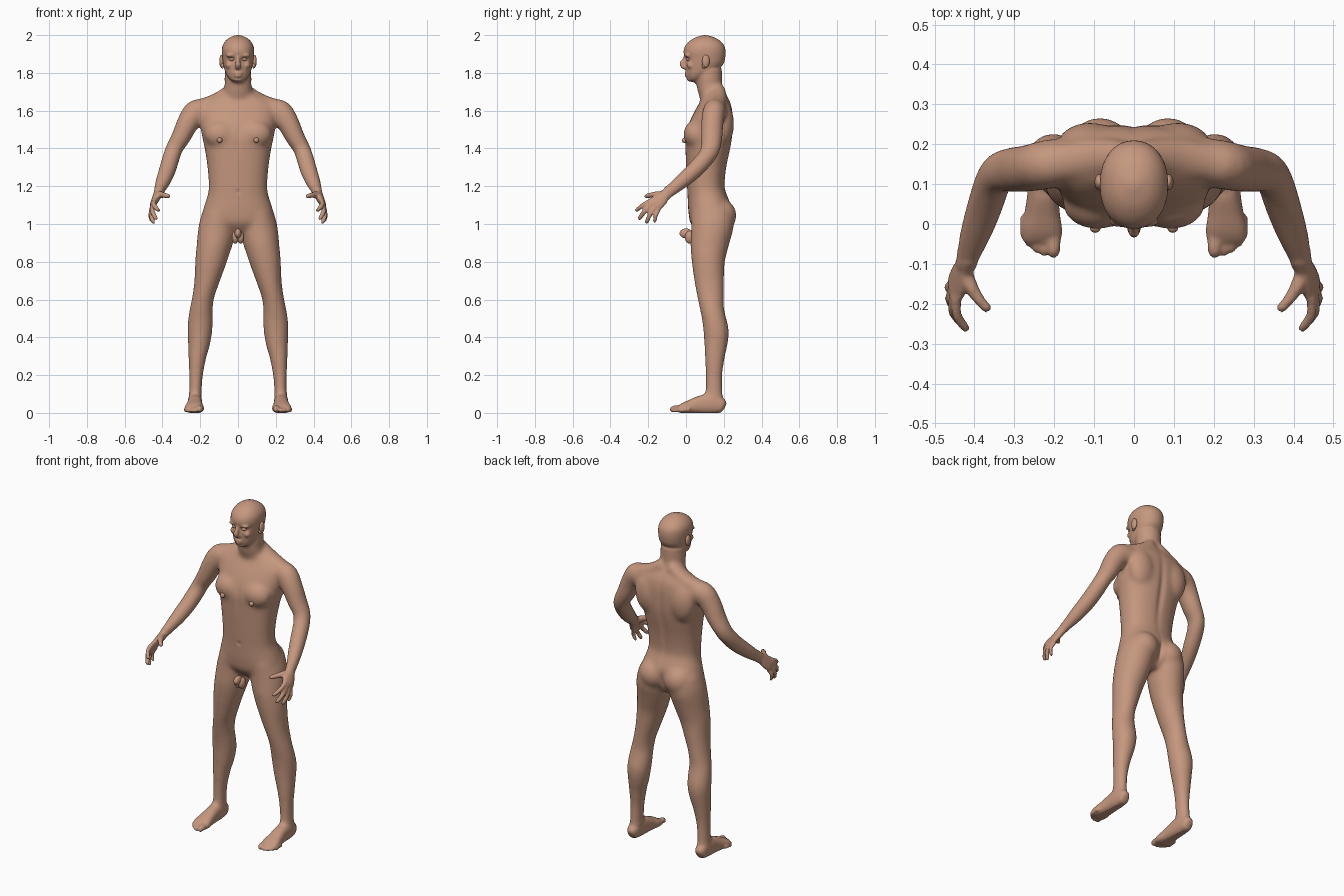
import bpy, bmesh, math
from mathutils import Vector, Matrix

skin = bpy.data.materials.new("skin")
skin.diffuse_color = (0.56, 0.31, 0.21, 1)


def spline(rows, k=4):
    """Catmull-Rom interpolation of number rows."""
    out = []
    for i in range(len(rows) - 1):
        a, b, c, d = rows[max(i - 1, 0)], rows[i], rows[i + 1], rows[min(i + 2, len(rows) - 1)]
        for j in range(k):
            t = j / k
            out.append([0.5 * (2 * q + (r - p) * t + (2 * p - 5 * q + 4 * r - s) * t * t
                        + (3 * q - p - 3 * r + s) * t ** 3) for p, q, r, s in zip(a, b, c, d)])
    return out + [list(rows[-1])]


def skin_rings(bm, rings, power=2.0, n=28):
    """Loft superellipse rings given as (centre, U, V), with closed ends."""
    loops = []
    for c, u, v in rings:
        loop = []
        for i in range(n):
            a = 2 * math.pi * i / n
            ca, sa = math.cos(a), math.sin(a)
            e = 2 / power
            loop.append(bm.verts.new(c + u * math.copysign(abs(ca) ** e, ca)
                                     + v * math.copysign(abs(sa) ** e, sa)))
        loops.append(loop)
    for p, q in zip(loops, loops[1:]):
        for i in range(n):
            bm.faces.new((p[i], p[(i + 1) % n], q[(i + 1) % n], q[i]))
    bm.faces.new(loops[0][::-1])
    bm.faces.new(loops[-1])


def stack(bm, rows, power=2.0):
    """Horizontal loft from rows (z, half width, front y, back y)."""
    skin_rings(bm, [(Vector((0, (f + b) / 2, z)), Vector((w, 0, 0)), Vector((0, (b - f) / 2, 0)))
                    for z, w, f, b in spline(rows)], power)


def tube(bm, side, rows, ref=(0, 1, 0), power=2.0):
    """Tube along rows (x, y, z, radius across, radius along ref)."""
    pts = spline(rows)
    ps = [Vector((p[0] * side, p[1], p[2])) for p in pts]
    rings = []
    for i, p in enumerate(ps):
        t = (ps[min(i + 1, len(ps) - 1)] - ps[max(i - 1, 0)]).normalized()
        r = Vector(ref)
        v = (r - t * r.dot(t)).normalized()
        rings.append((p, t.cross(v) * pts[i][3], v * pts[i][4]))
    skin_rings(bm, rings, power)


def ball(bm, c, r):
    bmesh.ops.create_uvsphere(bm, u_segments=24, v_segments=14, radius=1,
                              matrix=Matrix.Translation(c) @ Matrix.Diagonal((*r, 1)))


def pair(bm, c, r):
    for s in (-1, 1):
        ball(bm, (c[0] * s, c[1], c[2]), r)


def digit(bm, side, a, b, r, bend=(0, 0, 0)):
    """Finger or toe from a to b with a rounded tip."""
    a, b, bend = Vector(a), Vector(b), Vector(bend)
    m = (a + b) / 2 + bend
    e = b + (a - b).normalized() * r * 0.6
    tube(bm, side, [(*a, r, r), (*m, r, r), (*e, r * .85, r * .85), (*b, r * .3, r * .3)], ref=(1, 0, 0))


def make(name, bm):
    bmesh.ops.recalc_face_normals(bm, faces=bm.faces)
    me = bpy.data.meshes.new(name)
    bm.to_mesh(me)
    bm.free()
    for p in me.polygons:
        p.use_smooth = True
    me.materials.append(skin)
    ob = bpy.data.objects.new(name, me)
    bpy.context.collection.objects.link(ob)
    return ob


bm = bmesh.new()
# torso
stack(bm, [(.945, .07, .07, .19), (1.0, .17, .025, .225), (1.05, .188, .014, .238), (1.1, .178, .01, .238),
           (1.15, .162, .008, .22), (1.2, .155, .005, .205), (1.3, .162, .0, .215), (1.4, .177, -.004, .236),
           (1.46, .19, -.006, .246), (1.52, .2, .01, .249), (1.58, .205, .036, .248), (1.63, .2, .064, .24),
           (1.665, .15, .082, .225), (1.69, .09, .08, .21)], 2.3)
# neck
stack(bm, [(1.62, .085, .09, .22), (1.68, .078, .068, .205), (1.73, .072, .056, .193), (1.82, .07, .05, .19)])
# skull and jaw
stack(bm, [(1.752, .022, .02, .055), (1.765, .043, .01, .09), (1.79, .061, .003, .13), (1.82, .072, 0, .175),
           (1.85, .079, -.003, .2), (1.88, .083, -.006, .208), (1.91, .086, -.013, .21), (1.94, .083, -.006, .205),
           (1.965, .07, .014, .187), (1.985, .048, .044, .157), (1.997, .02, .08, .122), (2.0, .006, .092, .108)], 2.15)
# nose, lips, chin
tube(bm, 1, [(0, .004, 1.893, .009, .01), (0, -.01, 1.87, .01, .012), (0, -.021, 1.848, .014, .014),
             (0, -.01, 1.83, .016, .012), (0, .004, 1.826, .008, .008)])
ball(bm, (0, .004, 1.797), (.024, .014, .007))
ball(bm, (0, .005, 1.784), (.021, .014, .008))
ball(bm, (0, .018, 1.763), (.024, .014, .014))
# chest, shoulder blades, buttocks, brows, cheeks
pair(bm, (.092, .05, 1.475), (.088, .064, .075))
pair(bm, (.11, .195, 1.53), (.085, .06, .12))
pair(bm, (.085, .18, 1.045), (.086, .088, .09))
pair(bm, (.034, .008, 1.892), (.03, .018, .01))
pair(bm, (.045, .025, 1.84), (.02, .02, .018))

for s in (-1, 1):
    # trapezius
    tube(bm, s, [(.02, .165, 1.715, .04, .045), (.11, .165, 1.66, .036, .05), (.21, .152, 1.628, .03, .045)])
    # arm
    tube(bm, s, [(.14, .16, 1.59, .055, .06), (.215, .15, 1.595, .068, .062), (.262, .14, 1.54, .06, .06),
                 (.302, .136, 1.46, .052, .058), (.337, .13, 1.4, .046, .052), (.354, .105, 1.352, .047, .048),
                 (.374, .045, 1.285, .046, .046), (.396, -.02, 1.227, .041, .041),
                 (.415, -.075, 1.182, .031, .035), (.423, -.1, 1.16, .027, .032)])
    # palm
    tube(bm, s, [(.415, -.08, 1.178, .025, .03), (.427, -.11, 1.152, .023, .033), (.438, -.138, 1.128, .02, .041),
                 (.449, -.165, 1.104, .016, .043), (.451, -.178, 1.092, .011, .037)])
    # fingers and thumb
    for a, b, r in [((.444, -.183, 1.125), (.42, -.268, 1.068), .0125),
                    ((.45, -.175, 1.11), (.434, -.252, 1.024), .013),
                    ((.452, -.16, 1.097), (.448, -.212, 1.003), .0125),
                    ((.45, -.142, 1.083), (.457, -.168, 1.008), .011)]:
        digit(bm, s, a, b, r, (.012, -.003, .003))
    tube(bm, s, [(.428, -.11, 1.155, .02, .02), (.41, -.155, 1.155, .018, .018), (.388, -.19, 1.152, .014, .014),
                 (.368, -.212, 1.146, .012, .012), (.362, -.218, 1.144, .005, .005)], ref=(0, 0, 1))
    # leg
    tube(bm, s, [(.1, .135, 1.07, .085, .11), (.107, .14, 1.0, .098, .114), (.118, .13, .93, .098, .106),
                 (.13, .122, .87, .091, .099), (.145, .118, .8, .083, .088), (.165, .123, .7, .067, .079),
                 (.183, .13, .62, .058, .071), (.194, .138, .55, .061, .064), (.198, .148, .5, .066, .064),
                 (.202, .16, .43, .066, .068), (.207, .158, .36, .058, .062), (.215, .153, .3, .049, .054),
                 (.222, .148, .2, .037, .045), (.225, .148, .12, .034, .046), (.228, .146, .05, .036, .05)])
    # foot
    tube(bm, s, [(.228, .206, .03, .012, .018), (.228, .192, .036, .03, .038), (.228, .14, .05, .037, .055),
                 (.228, .08, .044, .039, .049), (.23, .03, .034, .044, .038), (.231, -.01, .026, .051, .029),
                 (.231, -.035, .02, .05, .02), (.231, -.046, .018, .045, .014)], ref=(0, 0, 1), power=2.4)
    # toes
    for x, y, r in [(.202, -.086, .0175), (.226, -.082, .012), (.245, -.073, .0115),
                    (.262, -.058, .0115), (.276, -.038, .011)]:
        digit(bm, s, (x, y + .06, r + .006), (x, y, r - .001), r, (0, 0, .003))

# fuse everything into one skin
body = make("body", bm)
mod = body.modifiers.new("fuse", 'REMESH')
mod.mode = 'VOXEL'
mod.voxel_size = 0.006
dg = bpy.context.evaluated_depsgraph_get()
fused = bpy.data.meshes.new_from_object(body.evaluated_get(dg))
body.modifiers.clear()
old = body.data
bm = bmesh.new()
bm.from_mesh(fused)
bpy.data.meshes.remove(fused)
bpy.data.objects.remove(body)
bpy.data.meshes.remove(old)


def fine(c):  # hands, feet and head keep their detail
    return c.z < .09 or c.z > 1.76 or (c.y < -.1 and abs(c.x) > .3)


def soften(verts, times):
    for _ in range(times):
        bmesh.ops.smooth_vert(bm, verts=verts, factor=.5, use_axis_x=True, use_axis_y=True, use_axis_z=True)


soften([v for v in bm.verts if not fine(v.co)], 30)
# dents: eye sockets, mouth line, navel, spine, breastbone
dents = [((.033, 0, 1.872), (.02, .05, .012), .011), ((0, 0, 1.7905), (.022, .05, .004), .004),
         ((0, 0, 1.17), (.008, .05, .01), .008), ((0, .24, 1.4), (.018, .06, .2), -.01),
         ((0, 0, 1.46), (.014, .06, .07), .005), ((0, .25, 1.03), (.01, .08, .05), -.015)]
for v in bm.verts:
    x, y, z = abs(v.co.x), v.co.y, v.co.z
    for c, r, depth in dents:
        d = ((x - c[0]) / r[0]) ** 2 + ((y - c[1]) / r[1]) ** 2 + ((z - c[2]) / r[2]) ** 2
        if d < 6:
            v.co.y += depth * math.exp(-d)
soften(bm.verts[:], 3)
for v in bm.verts:  # flat soles
    v.co.z = max(v.co.z, 0)
make("body", bm)

# small separate parts
for name, c, r in [("ears", (.087, .105, 1.862), (.012, .02, .034)),
                   ("ear_lobes", (.083, .095, 1.838), (.009, .011, .014)),
                   ("eyes", (.033, .012, 1.872), (.015, .013, .009)),
                   ("nipples", (.097, -.008, 1.443), (.014, .014, .014))]:
    bm = bmesh.new()
    pair(bm, c, r)
    make(name, bm)
# groin anatomy
bm = bmesh.new()
ball(bm, (0, .0, .95), (.018, .034, .026))
pair(bm, (.014, .02, .93), (.019, .026, .034))
make("groin", bm)
